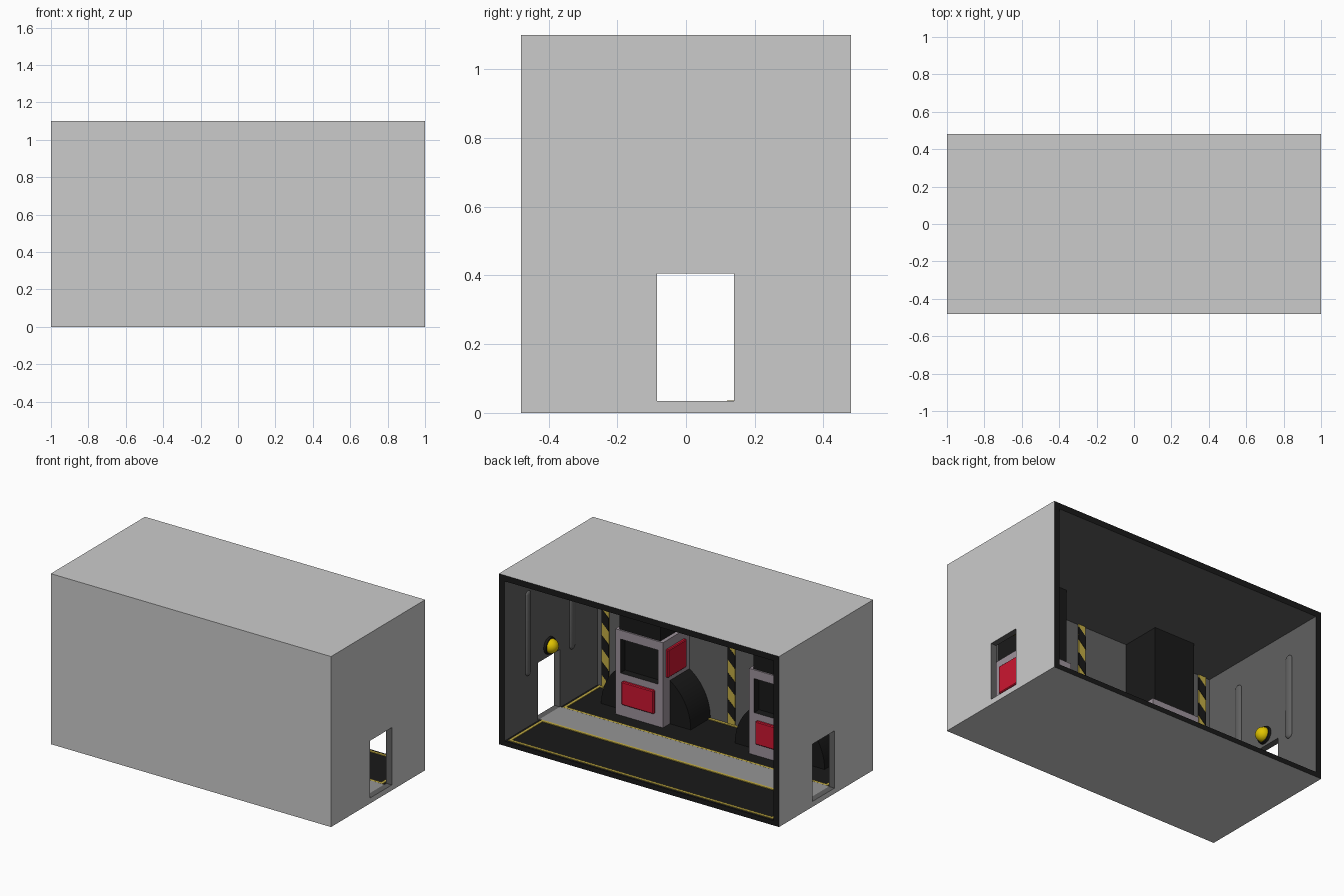
import bpy, bmesh, math
from mathutils import Matrix

if "Cube" in bpy.data.objects:
    bpy.data.objects.remove(bpy.data.objects["Cube"])


def mat(name, r, g, b):
    m = bpy.data.materials.new(name)
    m.diffuse_color = (r, g, b, 1)
    m.use_nodes = True
    m.node_tree.nodes["Principled BSDF"].inputs["Base Color"].default_value = m.diffuse_color
    return m


GREY = mat("outer_grey", 0.6, 0.62, 0.6)
DARK = mat("wall_dark", 0.12, 0.12, 0.12)
BLACK = mat("black", 0.01, 0.01, 0.01)
YELLOW = mat("hazard_yellow", 0.55, 0.42, 0.06)
LAMP = mat("lamp_yellow", 0.75, 0.55, 0.0)
RED = mat("panel_red", 0.6, 0.008, 0.03)
FRAME = mat("frame_mauve", 0.34, 0.29, 0.33)
PATH = mat("walkway_grey", 0.3, 0.3, 0.3)


def finish(name, bm, material):
    me = bpy.data.meshes.new(name)
    bmesh.ops.recalc_face_normals(bm, faces=bm.faces)
    bm.to_mesh(me)
    bm.free()
    ob = bpy.data.objects.new(name, me)
    bpy.context.collection.objects.link(ob)
    if material:
        me.materials.append(material)
    return ob


def box(name, x, y, z, material=None, bevel=0):
    bm = bmesh.new()
    bmesh.ops.create_cube(bm, size=1)
    for v in bm.verts:
        v.co = [r[0] if c < 0 else r[1] for c, r in zip(v.co, (x, y, z))]
    if bevel:
        bmesh.ops.bevel(bm, geom=bm.edges[:], offset=bevel, segments=1, affect='EDGES')
    return finish(name, bm, material)


def prism(name, pts, y0, y1, material):
    """Extrude an x/z outline along y."""
    bm = bmesh.new()
    f = bm.faces.new([bm.verts.new((x, y0, z)) for x, z in pts])
    r = bmesh.ops.extrude_face_region(bm, geom=[f])
    for v in r["geom"]:
        if isinstance(v, bmesh.types.BMVert):
            v.co.y = y1
    return finish(name, bm, material)


def smooth(ob):
    bpy.ops.object.select_all(action='DESELECT')
    ob.select_set(True)
    bpy.context.view_layer.objects.active = ob
    bpy.ops.object.shade_smooth_by_angle(angle=math.radians(35))


def cut(ob, *cutters):
    bpy.context.view_layer.objects.active = ob
    for c in cutters:
        m = ob.modifiers.new("cut", 'BOOLEAN')
        m.operation, m.solver, m.object = 'DIFFERENCE', 'EXACT', c
        bpy.ops.object.modifier_apply(modifier=m.name)
        bpy.data.objects.remove(c)


def paint(ob, materials, pick):
    ob.data.materials.clear()
    for m in materials:
        ob.data.materials.append(m)
    for p in ob.data.polygons:
        p.material_index = pick(p.center, p.normal)


FLOOR, CEIL, WALL, SIDE = 0.031, 1.062, -0.47, 0.96

# Room shell: open at the back, doorway through both end walls
shell = box("room_shell", (-1, 1), (-0.48, 0.48), (0, 1.1))
cut(shell,
    box("cavity", (-SIDE, SIDE), (WALL, 1), (FLOOR, CEIL)),
    box("doorway", (-2, 2), (-0.085, 0.14), (0.035, 0.405)))


def shell_paint(c, n):
    if n.y > 0.9 and c.y > 0.47:
        return 2
    if abs(c.x) < 0.99 and c.y > -0.475 and 0.01 < c.z < 1.09:
        return 2 if n.z > 0.9 and c.z < 0.033 else 1
    return 0


paint(shell, [GREY, DARK, BLACK], shell_paint)

# Floor: walkway and bordered bays
box("walkway", (-SIDE, SIDE), (-0.09, 0.12), (FLOOR - 0.01, 0.035), PATH)
W, X = 0.018, 0.945
for bay, (y0, y1) in {"rear": (0.12, 0.465), "front": (-0.465, -0.09)}.items():
    for i, y in enumerate((y0, y1 - W)):
        box(f"{bay}_bay_long_line_{i}", (-X, X), (y, y + W), (FLOOR - 0.01, 0.0355), YELLOW)
    for i, x in enumerate((-X, X - W)):
        box(f"{bay}_bay_end_line_{i}", (x, x + W), (y0 + W, y1 - W), (FLOOR - 0.01, 0.0355), YELLOW)

# Hazard strips on the long wall
HW, H = 0.026, 0.085
for i, x in enumerate((-0.9, 0, 0.9)):
    box(f"hazard_strip_{i}", (x - HW, x + HW), (WALL - 0.005, WALL + 0.008), (FLOOR, CEIL), YELLOW)
    for k in range(6):
        z = 0.06 + k * 2 * H
        prism(f"hazard_band_{i}_{k}",
              [(x - HW, z), (x + HW, z + 0.05), (x + HW, z + 0.05 + H), (x - HW, z + H)],
              WALL, WALL + 0.010, BLACK)

# Two machines, each with arch, screen, panels and a duct to the ceiling
for tag, cx in (("left", -0.48), ("right", 0.475)):
    n = 32
    arc = [(cx + 0.32 * math.cos(math.pi * k / n), FLOOR + 0.33 * math.sin(math.pi * k / n))
           for k in range(n + 1)]
    smooth(prism(f"{tag}_arch", arc, WALL - 0.005, -0.27, BLACK))
    body = box(f"{tag}_machine_body", (cx - 0.17, cx + 0.17), (WALL - 0.005, -0.2), (FLOOR, 0.58))
    cut(body, box("recess", (cx - 0.134, cx + 0.134), (-0.25, 0), (0.304, 0.523)))
    paint(body, [FRAME, BLACK],
          lambda c, nn: int(c.y > -0.26 and c.y < -0.201 and abs(c.x - cx) < 0.15 and 0.2 < c.z < 0.55))
    box(f"{tag}_front_panel", (cx - 0.115, cx + 0.115), (-0.21, -0.182), (0.11, 0.26), RED, 0.005)
    for s in (-1, 1):
        xs = sorted((cx + s * 0.16, cx + s * 0.188))
        box(f"{tag}_side_panel_{s}", xs, (-0.42, -0.23), (0.345, 0.525), RED, 0.005)
    box(f"{tag}_duct", (cx - 0.145, cx + 0.145), (WALL - 0.005, -0.21), (0.575, CEIL + 0.005), BLACK)

# End wall fittings: lamp above the doorway and two rounded ribs
for s, tag in ((-1, "left"), (1, "right")):
    rot = Matrix.Rotation(-s * math.pi / 2, 4, 'Y')
    at = Matrix.Translation((s * SIDE, 0.025, 0.475))
    bm = bmesh.new()
    bmesh.ops.create_cone(bm, cap_ends=True, segments=32, radius1=0.058, radius2=0.052,
                          depth=0.03, matrix=at @ rot)
    smooth(finish(f"{tag}_lamp_base", bm, BLACK))
    bm = bmesh.new()
    bmesh.ops.create_uvsphere(bm, u_segments=24, v_segments=12, radius=0.045,
                              matrix=Matrix.Translation((-s * 0.015, 0, 0)) @ at @ rot)
    smooth(finish(f"{tag}_lamp_dome", bm, LAMP))
    for i, y in enumerate((0.24, -0.21)):
        bm = bmesh.new()
        bmesh.ops.create_uvsphere(bm, u_segments=20, v_segments=12, radius=0.027)
        for v in bm.verts:
            v.co.x *= 0.5
            v.co.z += 0.247 if v.co.z > 0.001 else -0.247
        bmesh.ops.translate(bm, verts=bm.verts, vec=(s * SIDE, y, 0.635))
        smooth(finish(f"{tag}_wall_rib_{i}", bm, DARK))
